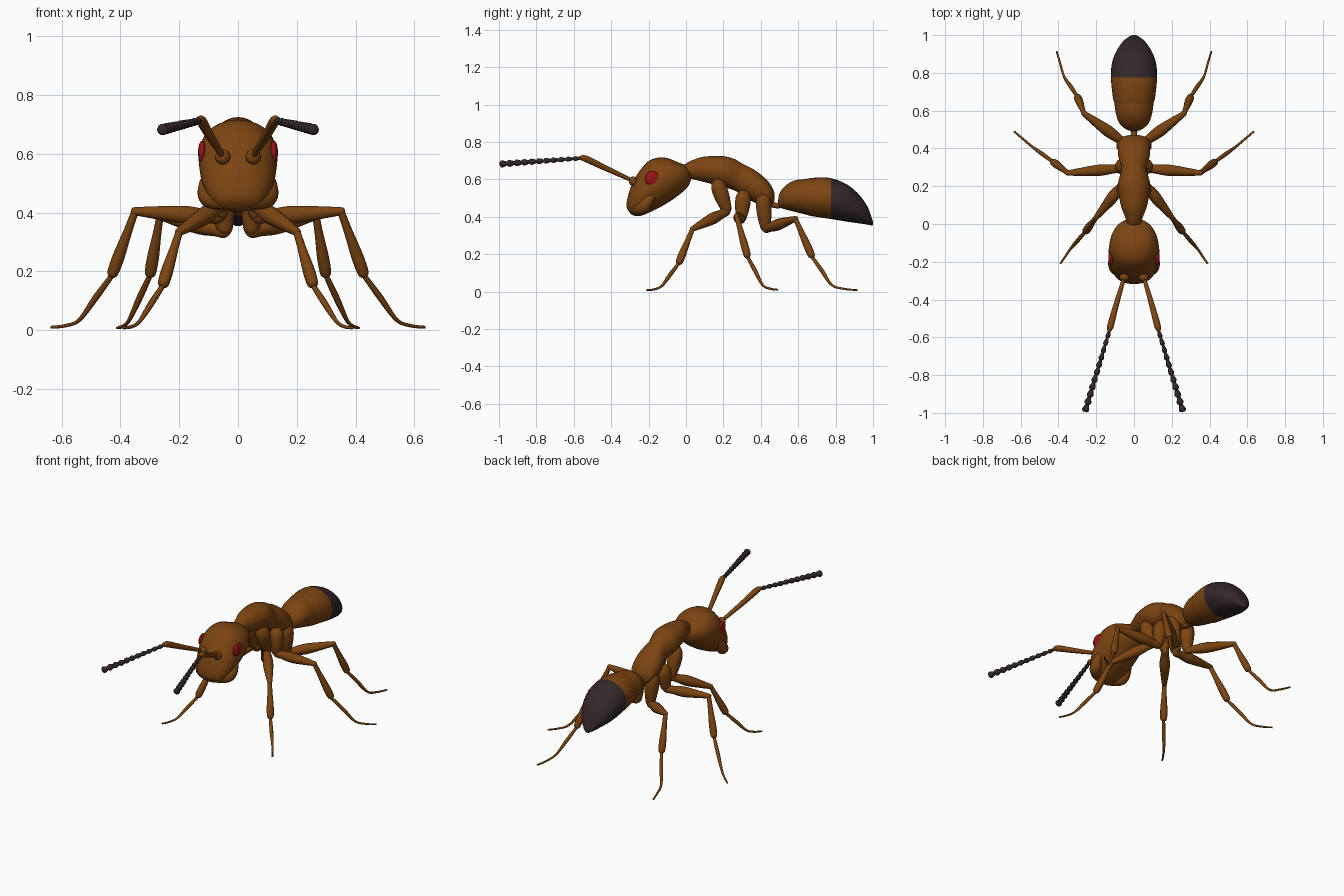
import bpy, bmesh, math
from mathutils import Vector

if "Cube" in bpy.data.objects:
    bpy.data.objects.remove(bpy.data.objects["Cube"])


def material(name, rgb):
    m = bpy.data.materials.new(name)
    m.diffuse_color = (*rgb, 1)
    m.use_nodes = True
    m.node_tree.nodes["Principled BSDF"].inputs["Base Color"].default_value = m.diffuse_color
    return m


BROWN = material("amber brown", (0.2, 0.058, 0.006))
DARK = material("blackish brown", (0.033, 0.02, 0.022))
RED = material("dark red", (0.32, 0.006, 0.008))


def smooth_rows(rows, n):
    """Catmull-Rom resampling of rows of numbers."""
    rows = [Vector(r) for r in rows]
    out = []
    for i in range(len(rows) - 1):
        a, b, c = rows[max(i - 1, 0)], rows[i], rows[i + 1]
        d = rows[min(i + 2, len(rows) - 1)]
        for k in range(n):
            t = k / n
            out.append(0.5 * (2 * b + (c - a) * t + (2 * a - 5 * b + 4 * c - d) * t * t
                              + (3 * b - a - 3 * c + d) * t ** 3))
    return out + [rows[-1]]


def skin(name, rings, mats, mirror=False, rule=None):
    """Joins rings of points into a closed smooth surface."""
    bm = bmesh.new()
    loops = [[bm.verts.new(p) for p in r] for r in rings]
    n = len(loops[0])
    for a, b in zip(loops, loops[1:]):
        for i in range(n):
            bm.faces.new((a[i], a[(i + 1) % n], b[(i + 1) % n], b[i]))
    bm.faces.new(loops[0])
    bm.faces.new(loops[-1])
    bmesh.ops.recalc_face_normals(bm, faces=bm.faces)
    for f in bm.faces:
        f.smooth = True
        if rule:
            f.material_index = rule(f.calc_center_median())
    me = bpy.data.meshes.new(name)
    bm.to_mesh(me)
    bm.free()
    for m in mats:
        me.materials.append(m)
    ob = bpy.data.objects.new(name, me)
    bpy.context.collection.objects.link(ob)
    if mirror:
        ob.modifiers.new("mirror", 'MIRROR').use_mirror_merge = False
    return ob


def body(name, rows, mats, place=lambda x, y, z: (x, y, z), rule=None, sides=32):
    """Elliptical sections: (position, top, bottom, half width)."""
    rings = []
    for y, top, bot, w in smooth_rows(rows, 6):
        rings.append([place(w * math.cos(a), y, (top + bot) / 2 + (top - bot) / 2 * math.sin(a))
                      for a in (2 * math.pi * i / sides for i in range(sides))])
    return skin(name, rings, mats, rule=rule)


def limb(name, rows, mat, n=5, sides=12):
    """Round tapering limb through (x, y, z, radius), mirrored in x."""
    rows = smooth_rows(rows, n) if n > 1 else [Vector(r) for r in rows]
    pts = [r.to_3d() for r in rows]
    u, rings = None, []
    for i, p in enumerate(pts):
        t = (pts[min(i + 1, len(pts) - 1)] - pts[max(i - 1, 0)]).normalized()
        u = t.orthogonal() if u is None else u - t * u.dot(t)
        u.normalize()
        v, r = t.cross(u), max(rows[i][3], 0.001)
        rings.append([p + r * (u * math.cos(a) + v * math.sin(a))
                      for a in (2 * math.pi * k / sides for k in range(sides))])
    return skin(name, rings, [mat], mirror=True)


def ball(name, loc, size, mat):
    """Mirrored ellipsoid."""
    bm = bmesh.new()
    bmesh.ops.create_uvsphere(bm, u_segments=20, v_segments=12, radius=1)
    for v in bm.verts:
        v.co = Vector(loc) + Vector(a * b for a, b in zip(v.co, size))
    for f in bm.faces:
        f.smooth = True
    me = bpy.data.meshes.new(name)
    bm.to_mesh(me)
    bm.free()
    me.materials.append(mat)
    ob = bpy.data.objects.new(name, me)
    bpy.context.collection.objects.link(ob)
    ob.modifiers.new("mirror", 'MIRROR').use_mirror_merge = False


# Head: tilted egg, sections run from the nape to the mouth
body("head", [(-.412, .54, .50, .02), (-.395, .565, .465, .07), (-.35, .636, .438, .112),
              (-.28, .675, .433, .132), (-.2, .664, .438, .132), (-.12, .631, .452, .12),
              (-.06, .59, .468, .095), (-.03, .56, .49, .065), (-.02, .54, .51, .02)], [BROWN],
     place=lambda x, t, n: (x, -(.79 * t + .61 * n), -.61 * t + .79 * n))

# Jaws
limb("jaw", [(.105, -.16, .53, .005), (.108, -.19, .50, .025), (.10, -.225, .455, .035),
             (.065, -.26, .44, .03), (.02, -.285, .435, .018), (.005, -.29, .435, .004)], BROWN)

# Eyes
ball("eye", (.122, -.18, .605), (.014, .04, .04), RED)

# Antennae: socket, first long joint and beaded whip
ball("antenna_socket", (.052, -.283, .59), (.026, .022, .026), BROWN)
limb("antenna_base", [(.052, -.28, .59, .008), (.06, -.31, .605, .011), (.095, -.43, .66, .015),
                      (.122, -.53, .708, .018), (.13, -.56, .715, .013), (.135, -.575, .713, .004)], BROWN)
start, end, beads = Vector((.13, -.565, .713)), Vector((.26, -.995, .682)), 11
whip = []
for i in range(beads):
    big = .013 + .007 * i / (beads - 1)
    for f, s in ((.0, .5), (.3, .75), (.65, 1), (.85, .9), (.97, .55)):
        whip.append((*start.lerp(end, (i + f) / beads), big * s))
limb("antenna_whip", whip, DARK, n=1)

# Thorax
body("thorax", [(-.01, .67, .63, .02), (.0, .685, .61, .035), (.04, .705, .60, .048), (.1, .722, .585, .07),
                (.2, .724, .56, .086), (.26, .708, .54, .074), (.30, .685, .515, .068),
                (.37, .648, .475, .085), (.43, .60, .462, .08), (.46, .56, .465, .06),
                (.472, .53, .485, .02)], [BROWN])

# Waist joint
body("waist", [(.43, .50, .46, .02), (.46, .485, .45, .016), (.49, .475, .445, .018),
               (.53, .50, .45, .03)], [BROWN])

# Abdomen with dark rear segments
body("abdomen", [(.493, .49, .46, .015), (.5, .525, .45, .04), (.53, .565, .44, .075), (.58, .594, .427, .095),
                 (.64, .602, .412, .104), (.66, .606, .406, .110), (.72, .611, .396, .118),
                 (.775, .606, .388, .122), (.83, .588, .379, .120), (.88, .560, .371, .109),
                 (.93, .513, .364, .085), (.97, .455, .358, .055), (.993, .395, .354, .025),
                 (1.0, .372, .357, .008)], [BROWN, DARK], rule=lambda c: int(c.y > .775))

# Legs: hip start, hip end, knee, ankle, foot bend, foot tip
LEGS = {
    "front": ((.05, .16, .60), (.05, .22, .43), (.2, .035, .335), (.257, -.04, .15), (.335, -.13, .03), (.39, -.21, .008)),
    "middle": ((.055, .31, .54), (.065, .295, .385), (.35, .27, .405), (.43, .33, .185), (.54, .41, .035), (.635, .49, .01)),
    "rear": ((.055, .41, .53), (.045, .425, .335), (.265, .585, .39), (.3, .675, .185), (.37, .78, .035), (.41, .915, .008)),
}


def along(a, b, steps):
    return [(*a.lerp(b, f), r) for f, r in steps]


for name, pts in LEGS.items():
    hip, troch, knee, ankle, bend, tip = map(Vector, pts)
    limb(name + "_hip", along(hip, troch, [(0, .02), (.2, .04), (.5, .042), (.85, .032), (1, .024), (1.08, .005)]), BROWN)
    limb(name + "_thigh", along(troch, knee, [(-.08, .004), (0, .022), (.15, .024), (.4, .031), (.7, .024),
                                              (.95, .016), (1.03, .012), (1.05, .002)]), BROWN)
    limb(name + "_shin", along(knee, ankle, [(-.04, .004), (0, .012), (.3, .015), (.7, .021), (.93, .02),
                                             (1, .014), (1.03, .003)]), BROWN)
    mid = ankle.lerp(bend, .5)
    limb(name + "_foot", [(*ankle, .009), (*mid, .011), (*bend, .007), (*bend.lerp(tip, .5) - Vector((0, 0, .007)), .006),
                          (*tip, .005)], BROWN, sides=8)
